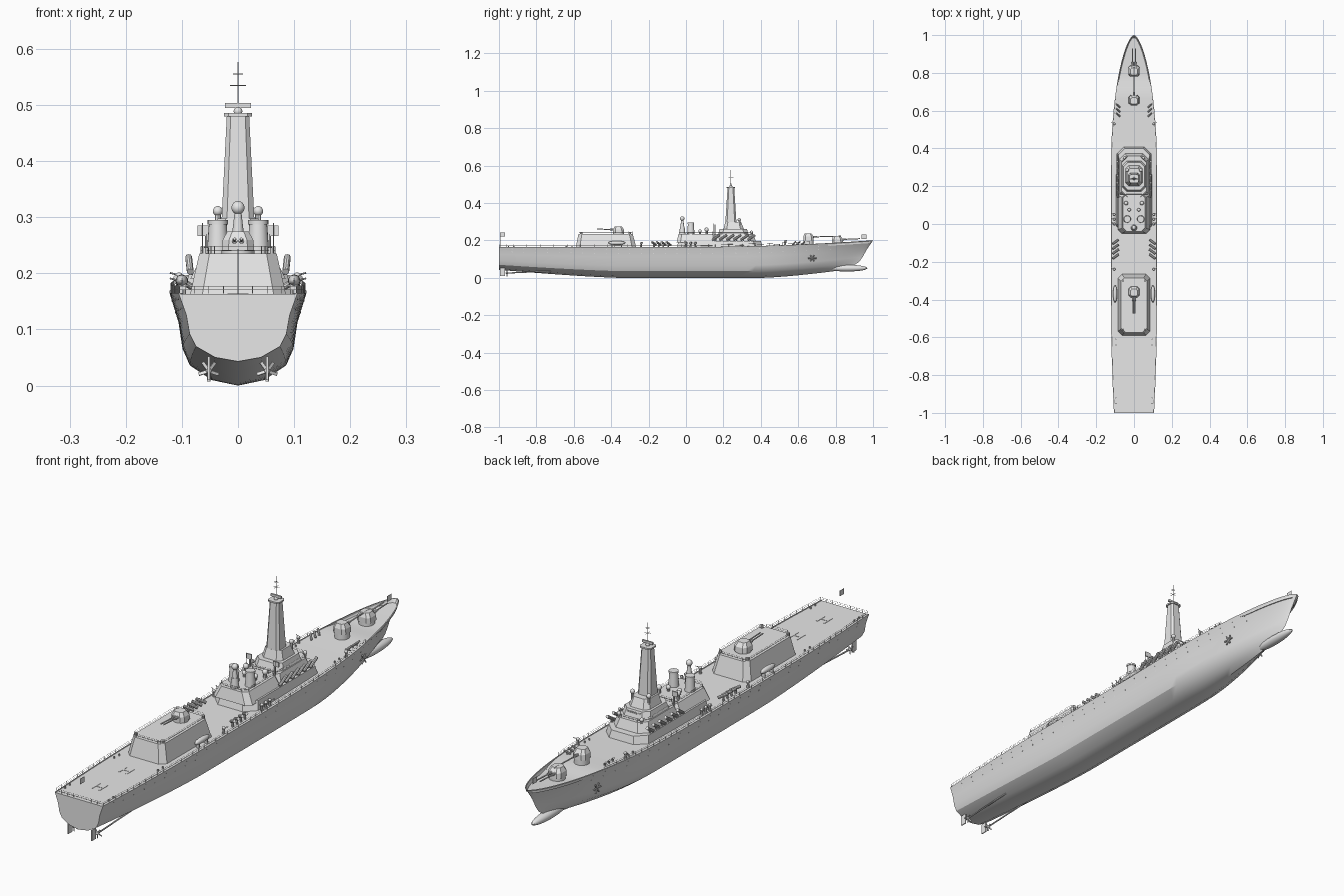
import bpy, bmesh, math
from mathutils import Vector, Matrix

if "Cube" in bpy.data.objects:
    bpy.data.objects.remove(bpy.data.objects["Cube"])

grey = bpy.data.materials.new("ship grey")
grey.diffuse_color = (0.8, 0.8, 0.8, 1)
grey.use_nodes = True
grey.node_tree.nodes["Principled BSDF"].inputs["Base Color"].default_value = grey.diffuse_color


def finish(name, bm):
    bmesh.ops.recalc_face_normals(bm, faces=bm.faces)
    me = bpy.data.meshes.new(name)
    bm.to_mesh(me)
    bm.free()
    me.materials.append(grey)
    ob = bpy.data.objects.new(name, me)
    bpy.context.collection.objects.link(ob)
    bpy.ops.object.select_all(action='DESELECT')
    ob.select_set(True)
    bpy.context.view_layer.objects.active = ob
    bpy.ops.object.shade_smooth_by_angle(angle=math.radians(32))
    return ob


def box(bm, c, s):
    m = Matrix.Translation(c) @ Matrix.Diagonal((*s, 1))
    bmesh.ops.create_cube(bm, size=1, matrix=m)


def ball(bm, c, r, seg=14):
    r = r if isinstance(r, tuple) else (r, r, r)
    m = Matrix.Translation(c) @ Matrix.Diagonal((*r, 1))
    bmesh.ops.create_uvsphere(bm, u_segments=seg, v_segments=seg // 2 + 2, radius=1, matrix=m)


def rod(bm, a, b, r, r2=None, seg=8):
    a, b = Vector(a), Vector(b)
    d = b - a
    m = Matrix.Translation((a + b) / 2) @ d.to_track_quat('Z', 'Y').to_matrix().to_4x4()
    bmesh.ops.create_cone(bm, cap_ends=True, segments=seg, radius1=r,
                          radius2=r if r2 is None else r2, depth=d.length, matrix=m)


def outline(hx, y0, y1, c):
    half = [(hx - c, y0), (hx, y0 + c), (hx, y1 - c), (hx - c, y1)]
    return half + [(-x, y) for x, y in reversed(half)]


def house(bm, lo, z0, hi, z1):
    # chamfered block tapering from outline lo to outline hi
    a = [bm.verts.new((x, y, z0)) for x, y in outline(*lo)]
    b = [bm.verts.new((x, y, z1)) for x, y in outline(*hi)]
    bm.faces.new(a)
    bm.faces.new(b)
    for i in range(8):
        j = (i + 1) % 8
        bm.faces.new((a[i], a[j], b[j], b[i]))


def rail(bm, pts, h=0.013):
    for i, p in enumerate(pts):
        p = Vector(p)
        rod(bm, p, p + Vector((0, 0, h)), 0.0007, seg=4)
        if i:
            for f in (0.5, 1):
                up = Vector((0, 0, h * f))
                rod(bm, Vector(pts[i - 1]) + up, p + up, 0.0005, seg=4)


# hull form: level heights, widths, stem positions and bow fineness
H = [0, .06, .22, .40, .68, 1]
W = [0, .047, .086, .099, .106, .122]
END = [.84, .88, .925, .945, .968, 1.0]
FINE = [1, 1.2, 1.1, 1.0, .85, .6]


def deck_z(y):
    return .165 + .035 * max(0, y) ** 2


def keel_z(y):
    if y > .4:
        return .065 * ((y - .4) / .6) ** 1.4
    return .043 * (max(0, -.35 - y) / .65) ** 1.3


def side(y, j):
    u = min(1, max(0, (y - .3) / (END[j] - .3)))
    w = W[j] * (1 - u * u) ** FINE[j]
    if y < -.4:
        w *= 1 - .13 * ((-y - .4) / .6) ** 2
    k = keel_z(y)
    return Vector((w, y, k + H[j] * (deck_z(y) - k)))


bm = bmesh.new()
loops = []
N = 56
for i in range(N + 1):
    s = 1 - (1 - i / N) ** 1.6
    half = [side(-1 + (1 + END[j]) * s, j) for j in range(6)]
    top = half[-1]
    yi = -1 + 1.985 * s
    wi = max(0, side(yi, 5).x - .004)
    drop = .002 + .012 * min(1, max(0, (yi - .68) / .1))
    half += [Vector((wi, yi, top.z)), Vector((wi, yi, top.z - drop))]
    ring = half + [Vector((-p.x, p.y, p.z)) for p in reversed(half[1:])]
    loops.append([bm.verts.new(p) for p in ring])
for a, b in zip(loops, loops[1:]):
    for i in range(len(a)):
        j = (i + 1) % len(a)
        bm.faces.new((a[i], a[j], b[j], b[i]))
bm.faces.new(loops[0])
bmesh.ops.remove_doubles(bm, verts=bm.verts, dist=1e-5)
bmesh.ops.dissolve_degenerate(bm, edges=bm.edges, dist=1e-6)
finish("hull", bm)

bm = bmesh.new()
ball(bm, (0, .86, .052), (.02, .11, .018), 24)
finish("bow_bulb", bm)

# portholes and anchors on the hull sides
bm = bmesh.new()
for sx in (-1, 1):
    for i in range(28):
        y = -.93 + i * .063
        for f in (.35, .75):
            p = side(y, 4).lerp(side(y, 5), f)
            rod(bm, (sx * (p.x - .002), y, p.z), (sx * (p.x + .0008), y, p.z), .0022)
finish("portholes", bm)
bm = bmesh.new()
for sx in (-1, 1):
    p = side(.675, 4)
    x = sx * (p.x + .002)
    for a in range(0, 360, 60):
        d = math.radians(a)
        rod(bm, (x, .675, .105), (x + sx * .003, .675 + .022 * math.cos(d), .105 + .02 * math.sin(d)), .003)
finish("anchors", bm)

# propellers, shafts and rudders
bm = bmesh.new()
for sx in (-1, 1):
    x = sx * .052
    rod(bm, (x, -.955, .026), (x, -.72, .036), .003)
    ball(bm, (x, -.957, .026), (.005, .009, .005))
    for k in range(5):
        a = math.radians(90 + 72 * k)
        m = (Matrix.Translation((x, -.957, .026)) @ Matrix.Rotation(a, 4, 'Y')
             @ Matrix.Translation((.011, 0, 0)) @ Matrix.Rotation(.5, 4, 'X')
             @ Matrix.Diagonal((.016, .002, .006, 1)))
        bmesh.ops.create_cube(bm, size=1, matrix=m)
finish("propellers", bm)
bm = bmesh.new()
for sx in (-1, 1):
    box(bm, (sx * .052, -.982, .031), (.004, .026, .042))
finish("rudders", bm)

# superstructure blocks
for name, lo, z0, hi, z1 in [
    ("hangar", (.086, -.59, -.265, .022), .16, (.069, -.575, -.285, .018), .235),
    ("forward_base", (.095, -.05, .41, .04), .16, (.088, -.04, .40, .04), .198),
    ("funnel_house", (.085, -.05, .17, .02), .19, (.063, -.04, .16, .018), .235),
    ("bridge_lower", (.08, .13, .375, .03), .19, (.066, .14, .36, .028), .235),
    ("bridge_middle", (.064, .17, .335, .024), .23, (.055, .18, .325, .022), .262),
    ("bridge_upper", (.046, .20, .31, .018), .26, (.036, .21, .295, .014), .298),
    ("mast_tower", (.031, .208, .272, .01), .26, (.02, .222, .258, .007), .48),
    ("mast_cap", (.025, .217, .263, .008), .48, (.025, .217, .263, .008), .486),
]:
    bm = bmesh.new()
    house(bm, lo, z0, hi, z1)
    finish(name, bm)

# bridge windows
bm = bmesh.new()
for i in range(-3, 4):
    box(bm, (i * .009, .3285, .252), (.006, .003, .006))
finish("bridge_windows", bm)

# mast head aerials
bm = bmesh.new()
ball(bm, (0, .24, .489), .008)
box(bm, (0, .24, .499), (.046, .007, .009))
rod(bm, (0, .24, .49), (0, .24, .577), .0012)
for z, w in ((.535, .014), (.555, .009)):
    rod(bm, (-w, .24, z), (w, .24, z), .0008)
    rod(bm, (0, .24 - w, z), (0, .24 + w, z), .0008)
finish("mast_aerial", bm)

# funnels, sensor tower and domes
bm = bmesh.new()
for sx in (-1, 1):
    rod(bm, (sx * .036, .026, .23), (sx * .036, .026, .287), .02, .016, 20)
    rod(bm, (sx * .036, .026, .287), (sx * .036, .026, .295), .018, seg=20)
finish("funnels", bm)
bm = bmesh.new()
rod(bm, (0, -.02, .23), (0, -.02, .275), .017, .012, 12)
rod(bm, (0, -.02, .275), (0, -.02, .31), .01, .006, 12)
ball(bm, (0, -.02, .317), .012)
finish("sensor_tower", bm)
bm = bmesh.new()
for sx in (-1, 1):
    for x, y, z0, z, r in ((.036, .285, .26, .311, .009), (.042, .11, .23, .258, .011),
                           (.025, .075, .23, .25, .009), (.05, .35, .23, .245, .008)):
        rod(bm, (sx * x, y, z0), (sx * x, y, z), r * .6)
        ball(bm, (sx * x, y, z), r)
    rod(bm, (sx * .056, .155, .23), (sx * .056, .155, .27), .003)
    box(bm, (sx * .06, .155, .276), (.024, .005, .019))
    rod(bm, (sx * .063, .145, .23), (sx * .063, .145, .29), .001)
finish("radar_domes", bm)


def turret(name, y, z0, base, top, r, tip, barrels, d):
    bm = bmesh.new()
    rod(bm, (0, y, z0), (0, y, base), r, seg=20)
    h = top - base
    house(bm, (r, y - r, y + r, r * .4), base, (r * .95, y - r, y + r * .95, r * .4), base + h * .55)
    house(bm, (r * .95, y - r, y + r * .95, r * .4), base + h * .55,
          (r * .65, y - r * .75, y + r * .55, r * .3), top)
    z = base + h * .5
    for x in barrels:
        rod(bm, (x, y + d * r * .5, z), (x, y + d * r * 1.6, z + .001), .005)
        rod(bm, (x, y + d * r, z), (x, tip, z + .004), .0026)
    finish(name, bm)


turret("forward_turret", .81, .17, .187, .224, .03, .93, (-.008, .008), 1)
turret("raised_turret", .655, .165, .2, .238, .028, .83, (0,), 1)
turret("aft_turret", -.36, .23, .24, .275, .029, -.475, (-.006, .006), -1)

# launch tubes beside the bridge, amidships and on the foredeck
bm = bmesh.new()
for sx in (-1, 1):
    for i in range(6):
        y = .14 + i * .038
        rod(bm, (sx * .085, y, .203), (sx * .088, y + .04, .229), .0062, seg=10)
        rod(bm, (sx * .084, y + .015, .19), (sx * .084, y + .015, .212), .003)
    for i in range(4):
        y = -.095 - i * .026
        rod(bm, (sx * .082, y + .012, .176), (sx * .112, y - .01, .192), .006, seg=10)
        rod(bm, (sx * .098, y, .16), (sx * .098, y, .182), .004)
    for i in range(3):
        y = .57 + i * .024
        rod(bm, (sx * .075, y, .178), (sx * .092, y + .016, .194), .004)
        rod(bm, (sx * .083, y + .008, .165), (sx * .083, y + .008, .184), .003)
finish("launch_tubes", bm)

# side guns, deck bollards and boats
bm = bmesh.new()
for sx in (-1, 1):
    for y in (.0, .025, .05, -.24, .53):
        z = deck_z(y)
        x = sx * .105
        rod(bm, (x, y, z - .005), (x, y, z + .016), .006, .004)
        ball(bm, (x, y, z + .02), .007, 10)
        rod(bm, (x, y, z + .022), (x + sx * .016, y + .008, z + .026), .0015)
    for y in (-.95, -.92, -.64, -.61, .47, .50):
        rod(bm, (sx * .096, y, .16), (sx * .096, y, deck_z(y) + .006), .003)
    for x, y in ((.058, -.56), (.058, -.3)):
        rod(bm, (sx * x, y, .23), (sx * x, y, .246), .006)
finish("deck_fittings", bm)
bm = bmesh.new()
for sx in (-1, 1):
    ball(bm, (sx * .1, -.37, .187), (.011, .046, .011), 16)
    for y in (-.395, -.345):
        box(bm, (sx * .1, y, .174), (.014, .005, .02))
finish("boats", bm)

# raised landing circle markings
bm = bmesh.new()
for yc in (-.70, -.87):
    for r in (.074, .048):
        prev = first = None
        for k in range(40):
            a = k * math.tau / 40
            cur = [bm.verts.new((q * math.cos(a), yc + q * math.sin(a), .1642)) for q in (r - .002, r + .002)]
            if prev:
                bm.faces.new((prev[0], prev[1], cur[1], cur[0]))
            first = first or cur
            prev = cur
        bm.faces.new((prev[0], prev[1], first[1], first[0]))
    for x in (-.016, .016):
        box(bm, (x, yc, .1635), (.006, .05, .0014))
    box(bm, (0, yc, .1635), (.026, .006, .0014))
finish("landing_marks", bm)

# railings and flags
bm = bmesh.new()
for sx in (-1, 1):
    ys = [-.995 + i * .036 for i in range(47)]
    rail(bm, [(sx * (side(y, 5).x - .002), y, deck_z(y)) for y in ys])
rail(bm, [(-.104 + i * .026, -.996, .164) for i in range(9)])
for hx, y0, y1, c, z in ((.066, -.572, -.288, .018, .235), (.06, -.037, .157, .018, .235),
                         (.063, .143, .357, .028, .235)):
    ring = [(x, y, z) for x, y in outline(hx, y0, y1, c)]
    rail(bm, ring + ring[:1])
finish("railings", bm)
bm = bmesh.new()
for y, z, top in ((-.993, .163, .243), (.965, .18, .232)):
    rod(bm, (0, y, z), (0, y, top), .0008, seg=6)
    dy = .013 if y < 0 else -.014
    box(bm, (0, y + dy, top - .012), (.001, .026, .022))
finish("flags", bm)
